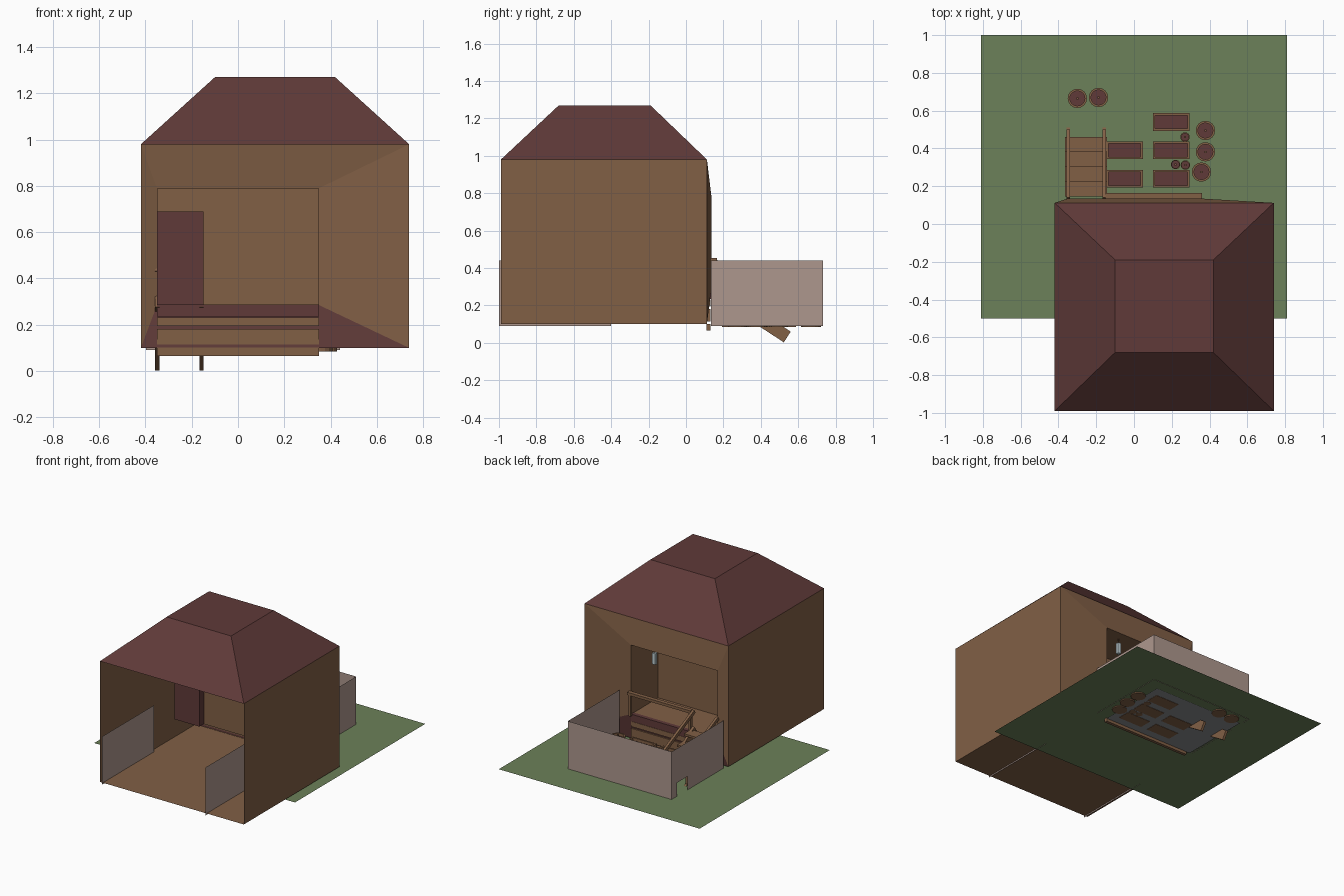
import bpy, bmesh, math
from mathutils import Vector

if "Cube" in bpy.data.objects:
    bpy.data.objects.remove(bpy.data.objects["Cube"])


def mat(name, rgb):
    m = bpy.data.materials.new(name)
    m.diffuse_color = (*rgb, 1)
    m.use_nodes = True
    m.node_tree.nodes["Principled BSDF"].inputs["Base Color"].default_value = m.diffuse_color
    return m


BROWN = mat("brown_wood", (0.22, 0.115, 0.06))
RED = mat("dark_red", (0.115, 0.042, 0.04))
GREEN = mat("grass_green", (0.15, 0.22, 0.10))
PALE = mat("pale_fence", (0.42, 0.31, 0.27))
GREY = mat("paving_grey", (0.25, 0.26, 0.27))
LIGHT = mat("lamp_glass", (0.55, 0.65, 0.68))


def mesh(name, verts, faces, *mats, slots=None):
    me = bpy.data.meshes.new(name)
    me.from_pydata(verts, [], faces)
    for m in mats:
        me.materials.append(m)
    for i, s in enumerate(slots or []):
        me.polygons[i].material_index = s
    ob = bpy.data.objects.new(name, me)
    bpy.context.collection.objects.link(ob)
    return ob


def rect(x0, x1, y, z0, z1):
    return [(x0, y, z0), (x1, y, z0), (x1, y, z1), (x0, y, z1)]


def flat(x0, x1, y0, y1, z):
    return [(x0, y0, z), (x1, y0, z), (x1, y1, z), (x0, y1, z)]


def box(name, x0, x1, y0, y1, z0, z1, m):
    v = flat(x0, x1, y0, y1, z0) + flat(x0, x1, y0, y1, z1)
    f = [(3, 2, 1, 0), (4, 5, 6, 7)] + [(i, (i + 1) % 4, (i + 1) % 4 + 4, i + 4) for i in range(4)]
    return mesh(name, v, f, m)


def beam(name, x0, x1, a, b, h, m):
    """Sloping bar in the yz plane; a and b are its upper edge ends, h its thickness."""
    d = (Vector(b) - Vector(a)).normalized()
    n = Vector((d.y, -d.x)) * h
    prof = [a, b, (b[0] - abs(n.x), b[1] - abs(n.y)), (a[0] - abs(n.x), a[1] - abs(n.y))]
    v = [(x, p[0], p[1]) for x in (x0, x1) for p in prof]
    f = [(0, 1, 2, 3), (7, 6, 5, 4)] + [(i, i + 4, (i + 1) % 4 + 4, (i + 1) % 4) for i in range(4)]
    return mesh(name, v, f, m)


# Ground and the paving under the yard
mesh("lawn", flat(-0.81, 0.81, -0.5, 1.0, 0.092), [(0, 1, 2, 3)], GREEN)
mesh("paving", flat(-0.38, 0.35, 0.13, 0.66, 0.086), [(0, 1, 2, 3)], GREY)

# House shell: floor, sides, bulging rear wall, inset porch; the front is open
X0, X1, YF, YB, Z0, Z1 = -0.42, 0.74, -0.99, 0.112, 0.10, 0.98
v = (rect(X0, X1, YF, Z0, Z1) + rect(X0, X1, YB, Z0, Z1)
     + rect(-0.35, 0.35, 0.135, 0.285, 0.79) + rect(-0.35, 0.35, -0.18, 0.285, 0.79))
faces = [(0, 1, 5, 4), (0, 4, 7, 3), (1, 2, 6, 5)]
faces += [(4 + i, 4 + (i + 1) % 4, 8 + (i + 1) % 4, 8 + i) for i in range(4)]
faces += [(8 + i, 8 + (i + 1) % 4, 12 + (i + 1) % 4, 12 + i) for i in range(4)]
faces += [(12, 13, 14, 15)]
mesh("house_walls", v, faces, BROWN, RED, slots=[0, 0, 0, 1] + [0] * 8)

# Hipped roof with a flat top
v = flat(X0, X1, YF, YB, Z1) + flat(-0.10, 0.42, -0.68, -0.19, 1.27)
mesh("roof", v, [(i, (i + 1) % 4, (i + 1) % 4 + 4, i + 4) for i in range(4)] + [(4, 5, 6, 7)], RED)

# Door in the porch, hanging lamp, skirting below the porch
box("door", -0.35, -0.15, -0.23, -0.165, 0.285, 0.69, RED)
box("porch_sill", -0.35, 0.35, 0.105, 0.135, 0.235, 0.287, RED)
for i, (a, b) in enumerate([(0.195, 0.232), (0.115, 0.182), (0.065, 0.102)]):
    box(f"skirting_plank_{i}", -0.35, 0.35, 0.11, 0.132, a, b, BROWN)
box("lamp", 0.188, 0.212, 0.063, 0.087, 0.67, 0.75, LIGHT)
box("lamp_cord", 0.198, 0.202, 0.073, 0.077, 0.75, 0.79, BROWN)

# Porch railing
box("porch_rail", -0.15, 0.36, 0.135, 0.165, 0.435, 0.455, BROWN)
for x in (-0.14, 0.345):
    box("rail_post", x - 0.008, x + 0.008, 0.138, 0.158, 0.28, 0.436, BROWN)

# Sloping stair: stringers, handrails and treads
for x in (-0.349, -0.158):
    beam("stair_stringer", x - 0.009, x + 0.009, (0.14, 0.333), (0.56, 0.06), 0.068, BROWN)
    beam("stair_handrail", x - 0.009, x + 0.009, (0.14, 0.455), (0.50, 0.285), 0.025, BROWN)
    box("handrail_post", x - 0.008, x + 0.008, 0.475, 0.495, 0.09, 0.285, BROWN)
for i in range(4):
    y = 0.145 + i * 0.078
    z = 0.325 - (y + 0.04 - 0.14) * 0.65
    box(f"stair_tread_{i}", -0.365, -0.142, y, y + 0.082, z, z + 0.015, BROWN)

# Fence: yard enclosure with a small hatch on the left side, and two front wings
FX0, FX1, FY0, FY1, FZ0, FZ1 = -0.397, 0.44, 0.135, 0.733, 0.09, 0.44
mesh("fence_back", rect(FX0, FX1, FY1, FZ0, FZ1), [(0, 1, 2, 3)], PALE)


def fence_side(name, x, prof):
    mesh(name, [(x, y, z) for y, z in prof], [tuple(range(len(prof)))], PALE)


fence_side("fence_right", FX1, [(FY0, FZ0), (FY1, FZ0), (FY1, FZ1), (FY0, FZ1)])
fence_side("fence_left", FX0, [(FY0, FZ0), (0.55, FZ0), (0.55, 0.19), (0.67, 0.19),
                               (0.67, FZ0), (FY1, FZ0), (FY1, FZ1), (FY0, FZ1)])
for x in (-0.397, FX1):
    fence_side("front_wing", x, [(-1.0, FZ0), (-0.4, FZ0), (-0.4, FZ1), (-1.0, FZ1)])


def planter(name, rim, z1, scale, cx, cy):
    """Open container: outer wall, rim, inner wall and a red soil face."""
    n = len(rim)
    rings = [(1, 0.084), (1, z1), (scale, z1), (scale, z1 - 0.02)]
    v = [(cx + x * (s if s == 1 else s[0]), cy + y * (s if s == 1 else s[1]), z)
         for s, z in rings for x, y in rim]
    f = [(k * n + i, k * n + (i + 1) % n, (k + 1) * n + (i + 1) % n, (k + 1) * n + i)
         for k in range(3) for i in range(n)]
    f += [tuple(range(n - 1, -1, -1)), tuple(range(3 * n, 4 * n))]
    return mesh(name, v, f, BROWN, RED, slots=[0] * (3 * n + 1) + [1])


# Long planting boxes
for i, (x, y) in enumerate([(0.197, 0.54), (0.197, 0.39), (0.197, 0.24), (-0.05, 0.39), (-0.05, 0.24)]):
    rim = [(-0.097, -0.047), (0.097, -0.047), (0.097, 0.047), (-0.097, 0.047)]
    planter(f"planting_box_{i}", rim, 0.16, (0.88, 0.75), x, y)

# Round tubs and small pots, each with a stem
big = [(-0.30, 0.665), (-0.188, 0.67), (0.378, 0.495), (0.378, 0.382), (0.357, 0.275)]
small = [(0.27, 0.46), (0.22, 0.315), (0.272, 0.312)]
for kind, spots, r, h in (("tub", big, 0.051, 0.18), ("pot", small, 0.025, 0.14)):
    rim = [(r * math.cos(a * math.tau / 16), r * math.sin(a * math.tau / 16)) for a in range(16)]
    for i, (x, y) in enumerate(spots):
        planter(f"{kind}_{i}", rim, h, (0.78, 0.78), x, y)
        box(f"{kind}_stem_{i}", x - 0.005, x + 0.005, y - 0.005, y + 0.005, h - 0.02, h + 0.01, BROWN)
